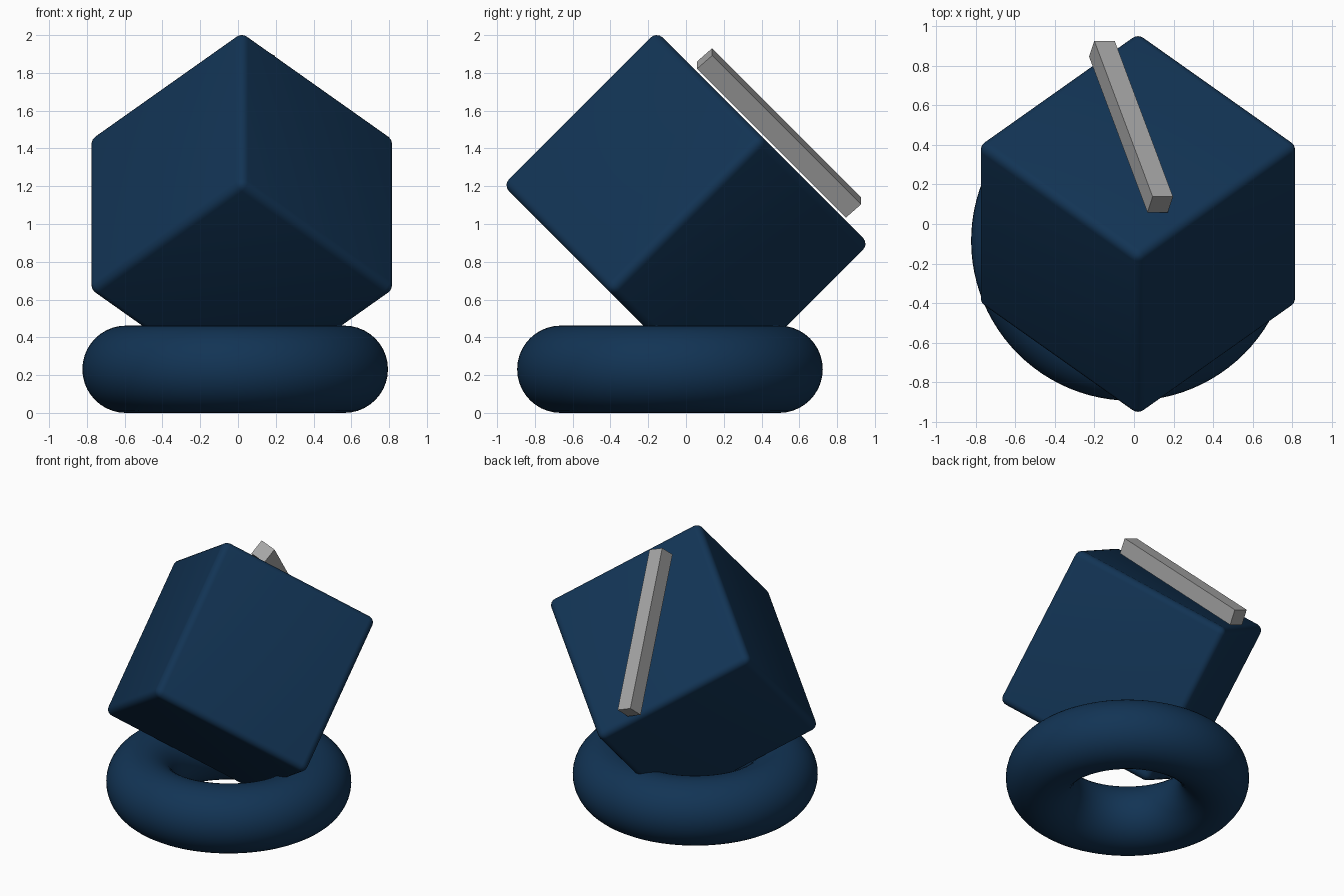
import bpy
from math import radians
from mathutils import Matrix, Vector

if "Cube" in bpy.data.objects:
    bpy.data.objects.remove(bpy.data.objects["Cube"], do_unlink=True)


def make_material(name, color):
    mat = bpy.data.materials.new(name)
    mat.use_nodes = True
    mat.diffuse_color = color
    for node in mat.node_tree.nodes:
        if node.type == "BSDF_PRINCIPLED":
            node.inputs["Base Color"].default_value = color
    return mat


navy = make_material("navy blue", (0.006, 0.034, 0.09, 1))
grey = make_material("mid grey", (0.38, 0.38, 0.38, 1))


def make_box(name, size, location, rotation, mat):
    bpy.ops.mesh.primitive_cube_add(size=1)
    box = bpy.context.object
    box.name = name
    box.data.transform(Matrix.Diagonal((*size, 1)))
    box.matrix_world = Matrix.Translation(location) @ rotation.to_4x4()
    box.data.materials.append(mat)
    return box


# Ring base
bpy.ops.mesh.primitive_torus_add(
    major_radius=0.578, minor_radius=0.231, major_segments=96,
    minor_segments=40, location=(-0.015, -0.085, 0.231))
ring = bpy.context.object
ring.name = "ring_base"
ring.data.materials.append(navy)
bpy.ops.object.shade_smooth()

# Rounded cube balanced on one corner
tilt = Matrix.Rotation(radians(-45), 3, "X") @ Matrix.Rotation(radians(45), 3, "Z")
cube = make_box("tilted_block", (1.152,) * 3, (0.02, 0, 1.05), tilt, navy)
bevel = cube.modifiers.new("rounded edges", "BEVEL")
bevel.width = 0.047
bevel.segments = 5
bpy.ops.object.modifier_apply(modifier=bevel.name)
bpy.ops.object.shade_smooth_by_angle(angle=radians(35))

# Bar lying diagonally across the upper back face
along = Vector((-0.295, 0.788, -0.788)).normalized()
across = Vector((-along.z, 0, along.x)).normalized()
outward = across.cross(along)
axes = Matrix((across, along, outward)).transposed()
make_box("diagonal_bar", (0.11, 1.153, 0.11), (-0.015, 0.4925, 1.482), axes, grey)
